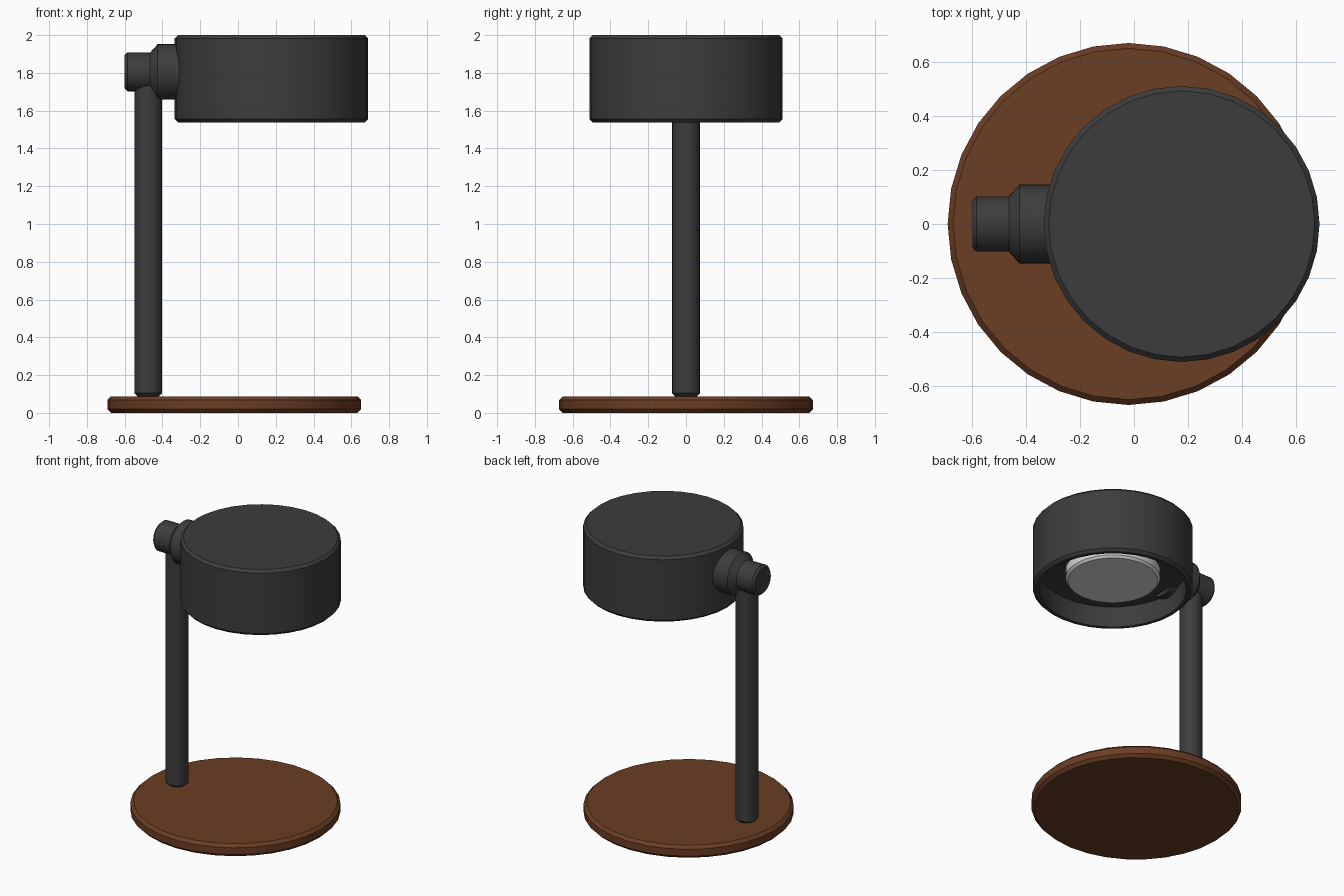
import bpy, bmesh, math
from mathutils import Matrix, Vector

cube = bpy.data.objects.get("Cube")
if cube:
    bpy.data.objects.remove(cube, do_unlink=True)


def material(name, rgb):
    m = bpy.data.materials.new(name)
    m.use_nodes = True
    m.diffuse_color = (*rgb, 1)
    bsdf = next(n for n in m.node_tree.nodes if n.type == 'BSDF_PRINCIPLED')
    bsdf.inputs["Base Color"].default_value = (*rgb, 1)
    return m


dark = material("charcoal_metal", (0.046, 0.046, 0.046))
wood = material("brown_wood", (0.147, 0.047, 0.017))
glass = material("frosted_white", (0.7, 0.7, 0.7))


def lathe(name, profile, origin, mat, along_x=False, sides=32):
    """Revolve (radius, height) points; zero radius closes an end."""
    bm = bmesh.new()
    rings = []
    for r, h in profile:
        if r == 0:
            rings.append([bm.verts.new((0, 0, h))] * sides)
        else:
            rings.append([bm.verts.new((r * math.cos(a), r * math.sin(a), h))
                          for a in (math.tau * i / sides for i in range(sides))])
    for low, high in zip(rings, rings[1:]):
        for i in range(sides):
            j = (i + 1) % sides
            corners = dict.fromkeys((low[i], low[j], high[j], high[i]))
            bm.faces.new(list(corners))
    bmesh.ops.recalc_face_normals(bm, faces=bm.faces)
    if along_x:
        bm.transform(Matrix.Rotation(math.pi / 2, 4, 'Y'))
    bm.transform(Matrix.Translation(Vector(origin)))
    mesh = bpy.data.meshes.new(name)
    bm.to_mesh(mesh)
    bm.free()
    mesh.materials.append(mat)
    obj = bpy.data.objects.new(name, mesh)
    bpy.context.collection.objects.link(obj)
    bpy.ops.object.select_all(action='DESELECT')
    obj.select_set(True)
    bpy.context.view_layer.objects.active = obj
    bpy.ops.object.shade_smooth_by_angle(angle=math.radians(30))
    return obj


def rod(radius, low, high, bevel):
    """Profile of a solid cylinder with chamfered rims."""
    return [(0, low), (radius - bevel, low), (radius, low + bevel),
            (radius, high - bevel), (radius - bevel, high), (0, high)]


# Round wooden foot and upright pole
lathe("base", rod(0.672, 0, 0.088, 0.02), (-0.02, 0, 0), wood)
lathe("pole", rod(0.073, 0.086, 1.78, 0.018), (-0.475, 0, 0), dark)

# Stepped pivot running sideways into the shade
lathe("pivot_joint",
      [(0, -0.6), (0.088, -0.6), (0.103, -0.585), (0.103, -0.465),
       (0.147, -0.425), (0.147, -0.24), (0, -0.24)],
      (0, 0, 1.805), dark, along_x=True)

# Drum shade, open below with a recessed ceiling
lathe("shade",
      [(0, 2.0), (0.494, 2.0), (0.512, 1.982), (0.512, 1.556),
       (0.494, 1.538), (0.47, 1.538), (0.47, 1.685), (0, 1.685)],
      (0.177, 0, 0), dark)

# Light disc inside the shade
lathe("light_disc", rod(0.302, 1.61, 1.7, 0.015), (0.177, 0, 0), glass, sides=48)
